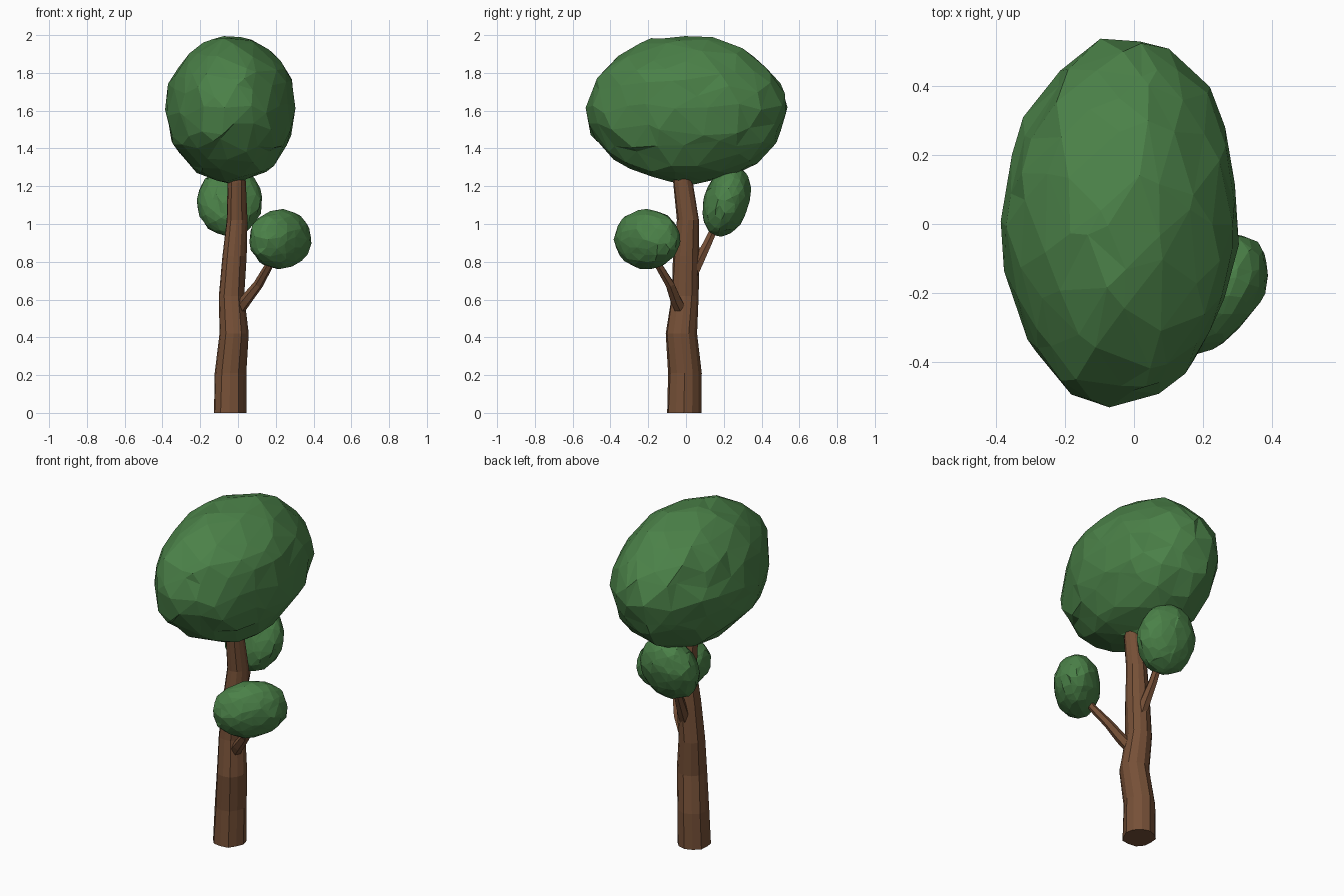
import bpy, bmesh, math, random
from mathutils import Vector, Matrix

if "Cube" in bpy.data.objects:
    bpy.data.objects.remove(bpy.data.objects["Cube"])

random.seed(5)


def material(name, rgb):
    m = bpy.data.materials.new(name)
    m.diffuse_color = (*rgb, 1)
    m.use_nodes = True
    m.node_tree.nodes["Principled BSDF"].inputs["Base Color"].default_value = m.diffuse_color
    return m


LEAF = material("leaf_green", (0.07, 0.22, 0.065))
BARK = material("bark_brown", (0.18, 0.08, 0.038))


def finish(name, bm, mat):
    bmesh.ops.recalc_face_normals(bm, faces=bm.faces[:])
    me = bpy.data.meshes.new(name)
    bm.to_mesh(me)
    bm.free()
    me.materials.append(mat)
    ob = bpy.data.objects.new(name, me)
    bpy.context.collection.objects.link(ob)
    return ob


def foliage(name, centre, radii, rot, jitter=0.03):
    """Faceted ellipsoid with every vertex nudged in depth and sideways."""
    bm = bmesh.new()
    bmesh.ops.create_icosphere(bm, subdivisions=3, radius=1)
    for v in bm.verts:
        n = v.co.normalized()
        side = Vector([random.uniform(-1, 1) for _ in range(3)]) * 0.11
        n = (n + side - n * side.dot(n)).normalized()
        n *= 1 + random.uniform(-jitter, jitter)
        v.co = Vector(centre) + rot @ Vector([a * b for a, b in zip(n, radii)])
    return finish(name, bm, LEAF)


def limb(name, stations, sides, flat=False, rough=0.06):
    """Faceted tube through (x, y, z, radius) stations."""
    bm = bmesh.new()
    pts = [Vector(s[:3]) for s in stations]
    up = Vector((0, 0, 1))
    ridge = [1 + random.uniform(-rough, rough) for _ in range(sides)]
    rings = []
    for k, s in enumerate(stations):
        d = pts[min(k + 1, len(pts) - 1)] - pts[max(k - 1, 0)]
        q = up.rotation_difference(up if flat else d)
        ring = []
        for j in range(sides):
            a = 2 * math.pi * j / sides
            r = s[3] * ridge[j] * (1 + random.uniform(-rough, rough) / 2)
            ring.append(bm.verts.new(pts[k] + q @ Vector((r * math.cos(a), r * math.sin(a), 0))))
        rings.append(ring)
    for r0, r1 in zip(rings, rings[1:]):
        for j in range(sides):
            n = (j + 1) % sides
            bm.faces.new((r0[j], r0[n], r1[n], r1[j]))
    bm.faces.new(rings[0][::-1])
    bm.faces.new(rings[-1])
    return finish(name, bm, BARK)


# Crooked tapering trunk
limb("trunk", [
    (-0.045, -0.012, 0.00, 0.088),
    (-0.042, -0.007, 0.21, 0.084),
    (-0.023, -0.028, 0.42, 0.080),
    (-0.036, -0.006, 0.62, 0.070),
    (-0.022, 0.000, 0.83, 0.066),
    (-0.008, 0.010, 1.02, 0.056),
    (-0.008, -0.018, 1.22, 0.050),
    (-0.010, -0.020, 1.34, 0.044)], 12, flat=True)

# Side branches
limb("front_branch", [
    (-0.01, -0.02, 0.53, 0.036),
    (0.045, -0.055, 0.60, 0.032),
    (0.108, -0.085, 0.68, 0.026),
    (0.165, -0.145, 0.78, 0.022),
    (0.195, -0.18, 0.86, 0.018)], 6)
limb("back_branch", [
    (-0.02, 0.02, 0.71, 0.034),
    (-0.025, 0.065, 0.80, 0.030),
    (-0.035, 0.115, 0.90, 0.024),
    (-0.04, 0.17, 1.02, 0.019)], 6)

# Leaf masses
rad = math.radians
foliage("crown", (-0.038, 0.004, 1.607), (0.344, 0.537, 0.392), Matrix.Rotation(rad(-3), 3, 'Z'))
foliage("front_leaf_cluster", (0.225, -0.205, 0.92), (0.205, 0.128, 0.158),
        Matrix.Rotation(rad(48), 3, 'Z'))
foliage("back_leaf_cluster", (-0.045, 0.215, 1.12), (0.172, 0.120, 0.192),
        Matrix.Rotation(rad(-18), 3, 'X'))
